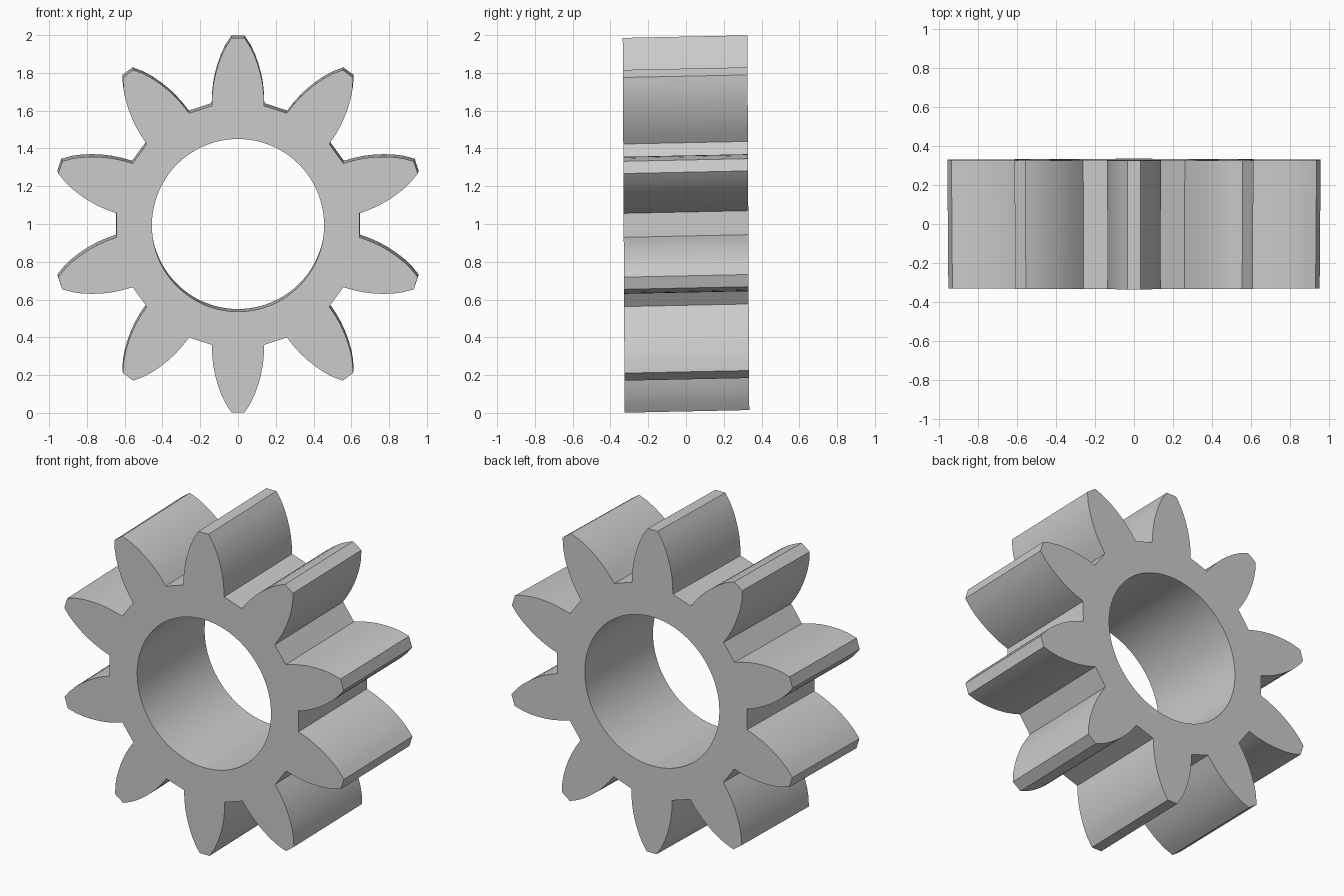
import bpy, bmesh, math

if "Cube" in bpy.data.objects:
    bpy.data.objects.remove(bpy.data.objects["Cube"])

TEETH = 10
BORE_R = 0.457
HALF_DEPTH = 0.33
STEPS = 16          # bore segments per tooth sector

# Right-hand tooth flank, root to tip: (half width, distance from centre)
FLANK = [(0.139, 0.633), (0.137, 0.69), (0.131, 0.745), (0.121, 0.795),
         (0.107, 0.845), (0.089, 0.895), (0.066, 0.943), (0.034, 0.992)]


def outline():
    """Gear outline, clockwise seen from the front."""
    pts = []
    tooth = [(-w, r) for w, r in FLANK] + [(w, r) for w, r in reversed(FLANK)]
    for i in range(TEETH):
        a = i * 2 * math.pi / TEETH
        c, s = math.cos(a), math.sin(a)
        pts += [(x * c + z * s, z * c - x * s) for x, z in tooth]
    return pts


def bore():
    n = TEETH * STEPS
    return [(BORE_R * math.sin(2 * math.pi * i / n),
             BORE_R * math.cos(2 * math.pi * i / n)) for i in range(n)]


def place(x, y, z):
    """Slight draft and skew along the gear's axis."""
    k = 1 + 0.008 * y
    return (x * k, y - 0.005 * z, 1.0 + z + 0.021 * y)


bm = bmesh.new()
caps = []
for y in (-HALF_DEPTH, HALF_DEPTH):
    loops = []
    edges = []
    for pts in (outline(), bore()):
        vs = [bm.verts.new(place(x, y, z)) for x, z in pts]
        edges += [bm.edges.new((vs[i], vs[(i + 1) % len(vs)])) for i in range(len(vs))]
        loops.append(vs)
    # End face with the round hole
    bmesh.ops.triangle_fill(bm, edges=edges, use_beauty=True, use_dissolve=False)
    caps.append(loops)

# Tooth flanks and bore wall
for front, back in zip(*caps):
    n = len(front)
    for i in range(n):
        j = (i + 1) % n
        bm.faces.new((front[i], front[j], back[j], back[i]))

bmesh.ops.recalc_face_normals(bm, faces=bm.faces)
mesh = bpy.data.meshes.new("gear_wheel")
bm.to_mesh(mesh)
bm.free()

gear = bpy.data.objects.new("gear_wheel", mesh)
bpy.context.collection.objects.link(gear)

grey = bpy.data.materials.new("plain_grey")
grey.diffuse_color = (0.6, 0.6, 0.6, 1)
grey.use_nodes = True
grey.node_tree.nodes["Principled BSDF"].inputs["Base Color"].default_value = grey.diffuse_color
mesh.materials.append(grey)

# Smooth flanks, sharp rims and tips
bpy.context.view_layer.objects.active = gear
gear.select_set(True)
bpy.ops.object.shade_smooth_by_angle(angle=math.radians(25))
